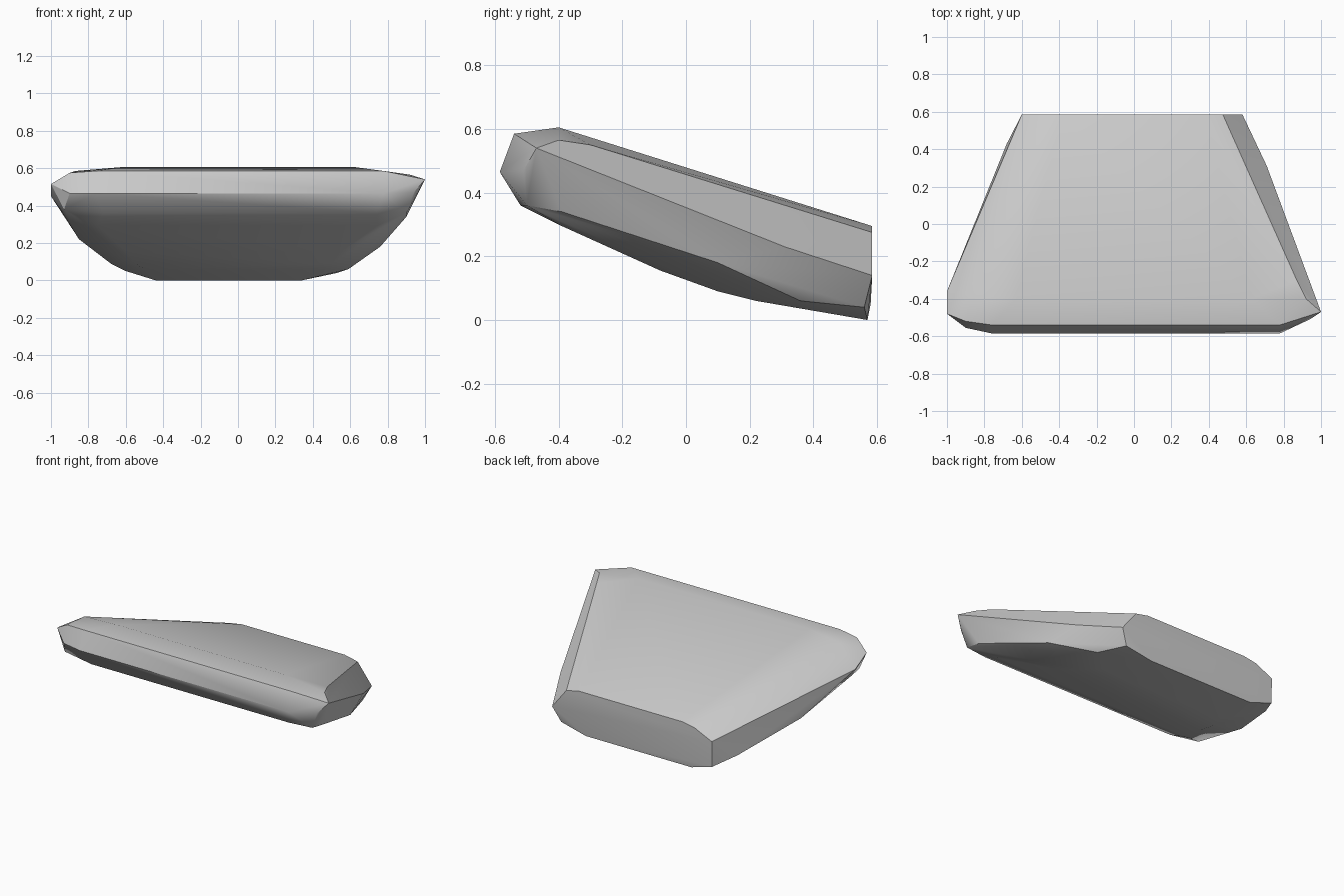
import bpy
import bmesh
import math
from mathutils import Vector

default_cube = bpy.data.objects.get("Cube")
if default_cube:
    bpy.data.objects.remove(default_cube, do_unlink=True)


def flat_material(name, colour):
    material = bpy.data.materials.new(name)
    material.use_nodes = True
    material.diffuse_color = (*colour, 1)
    shader = next(n for n in material.node_tree.nodes if n.type == "BSDF_PRINCIPLED")
    shader.inputs["Base Color"].default_value = (*colour, 1)
    shader.inputs["Roughness"].default_value = 0.8
    return material


def ridge(y, z, left, right):
    """Two ends of a straight ridge running across the slab."""
    return [Vector((left, y, z)), Vector((right, y, z))]


def hull_object(name, points, material, sharp_angle):
    """Wrap the corner points in one closed faceted skin."""
    bm = bmesh.new()
    for point in points:
        bm.verts.new(point)
    result = bmesh.ops.convex_hull(bm, input=bm.verts)
    unused = {g for g in result["geom_interior"] + result["geom_unused"]
              if isinstance(g, bmesh.types.BMVert)}
    bmesh.ops.delete(bm, geom=list(unused), context="VERTS")
    bmesh.ops.recalc_face_normals(bm, faces=bm.faces)
    mesh = bpy.data.meshes.new(name)
    bm.to_mesh(mesh)
    bm.free()
    mesh.materials.append(material)
    obj = bpy.data.objects.new(name, mesh)
    bpy.context.collection.objects.link(obj)
    bpy.ops.object.select_all(action="DESELECT")
    obj.select_set(True)
    bpy.context.view_layer.objects.active = obj
    bpy.ops.object.shade_smooth_by_angle(angle=math.radians(sharp_angle))
    return obj


# Gently crowned top and the blunt front nose
points = ridge(-0.4, 0.605, -0.63, 0.63)
points += ridge(0.585, 0.295, -0.38, 0.38)
points += ridge(-0.54, 0.585, -0.76, 0.78)
points += ridge(-0.585, 0.465, -0.76, 0.78)
points += ridge(-0.52, 0.36, -0.72, 0.74)

# Underside, sweeping down towards the back
points += ridge(-0.39, 0.295, -0.75, 0.75)
points += ridge(-0.08, 0.155, -0.6, 0.55)
points += ridge(0.1, 0.09, -0.55, 0.5)
points += ridge(0.22, 0.06, -0.5, 0.45)
points += ridge(0.57, 0, -0.44, 0.34)

# Pointed side with a sharp shoulder
pointed_side = [
    (0.92, -0.4, 0.565), (0.87, -0.3, 0.55), (0.475, 0.585, 0.275),
    (1, -0.47, 0.54), (0.71, 0.31, 0.23), (0.58, 0.585, 0.14),
    (0.94, -0.51, 0.47), (0.9, -0.5, 0.36), (0.9, -0.39, 0.34),
    (0.76, 0.1, 0.18), (0.59, 0.36, 0.06), (0.53, 0.56, 0.04),
]

# Blunt side with a rounded shoulder
blunt_side = [
    (-0.9, -0.52, 0.575), (-0.87, -0.38, 0.585), (-0.47, 0.585, 0.28),
    (-1, -0.48, 0.515), (-1, -0.36, 0.45), (-0.6, 0.585, 0.22),
    (-0.9, -0.555, 0.465), (-0.93, -0.5, 0.38), (-0.95, -0.38, 0.38),
    (-0.85, 0, 0.22), (-0.68, 0.43, 0.09), (-0.6, 0.58, 0.05),
]
points += [Vector(corner) for corner in pointed_side + blunt_side]

stone_grey = flat_material("stone grey", (0.6, 0.6, 0.6))
hull_object("stone_slab", points, stone_grey, 30)
